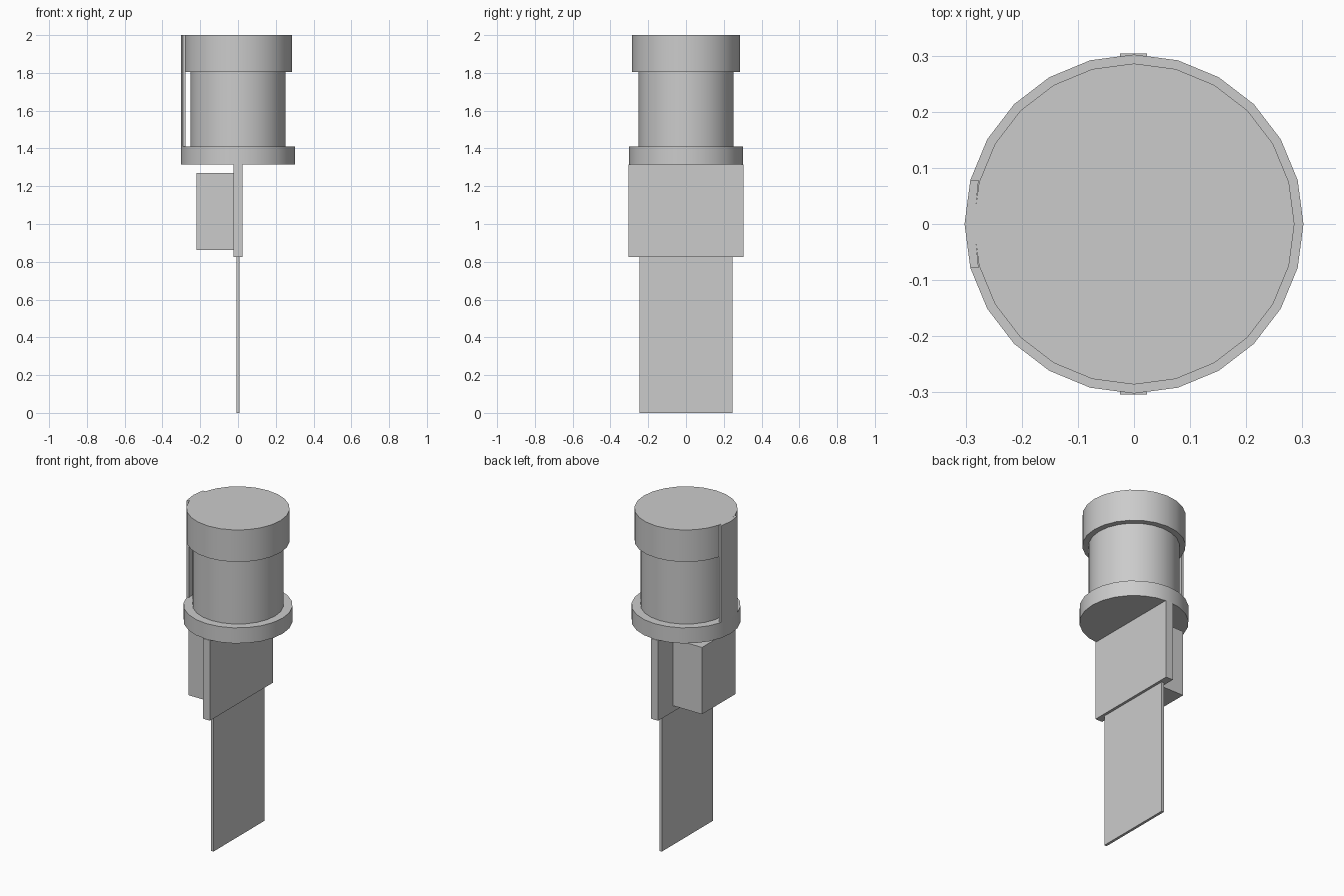
import bpy
import bmesh
from math import radians, cos, sin

if "Cube" in bpy.data.objects:
    bpy.data.objects.remove(bpy.data.objects["Cube"], do_unlink=True)

grey = bpy.data.materials.new("plain grey")
grey.use_nodes = True
grey.diffuse_color = (0.6, 0.6, 0.6, 1)
grey.node_tree.nodes["Principled BSDF"].inputs["Base Color"].default_value = (0.6, 0.6, 0.6, 1)

SIDES = 24
STEP = radians(360 / SIDES)


def prism(name, outline, z0, z1, smooth=False):
    """Extrude a flat counter-clockwise outline from z0 up to z1."""
    bm = bmesh.new()
    base = bm.faces.new([bm.verts.new((x, y, z0)) for x, y in outline])
    top = bmesh.ops.extrude_face_region(bm, geom=[base], use_keep_orig=True)
    verts = [v for v in top["geom"] if isinstance(v, bmesh.types.BMVert)]
    bmesh.ops.translate(bm, verts=verts, vec=(0, 0, z1 - z0))
    bmesh.ops.recalc_face_normals(bm, faces=bm.faces)
    mesh = bpy.data.meshes.new(name)
    bm.to_mesh(mesh)
    bm.free()
    mesh.materials.append(grey)
    obj = bpy.data.objects.new(name, mesh)
    bpy.context.collection.objects.link(obj)
    if smooth:
        bpy.ops.object.select_all(action="DESELECT")
        obj.select_set(True)
        bpy.context.view_layer.objects.active = obj
        bpy.ops.object.shade_smooth_by_angle(angle=radians(30))
    return obj


def arc(radius, first, last):
    return [(radius * cos(i * STEP), radius * sin(i * STEP)) for i in range(first, last + 1)]


def box(name, x0, x1, y0, y1, z0, z1):
    return prism(name, [(x0, y0), (x1, y0), (x1, y1), (x0, y1)], z0, z1)


# Round handle: flange, body and cap
for name, radius, z0, z1 in (
    ("flange", 0.302, 1.315, 1.41),
    ("handle_body", 0.252, 1.41, 1.805),
    ("handle_cap", 0.286, 1.805, 2.0),
):
    prism(name, arc(radius, 0, SIDES - 1), z0, z1, smooth=True)

# Thin curved strip standing on the flange, with flat ends
outer = arc(0.302, 11, 13)
end = outer[0][1]
inner = [(-0.277, -end), (-0.285, 0), (-0.277, end)]
prism("side_strip", outer + inner, 1.41, 2.0, smooth=True)

# Flat parts below the handle
box("holder_plate", -0.025, 0.023, -0.304, 0.304, 0.825, 1.315)
box("side_block", -0.22, -0.025, -0.163, 0.16, 0.862, 1.27)
box("blade", -0.009, 0.007, -0.247, 0.246, 0.0, 0.825)
